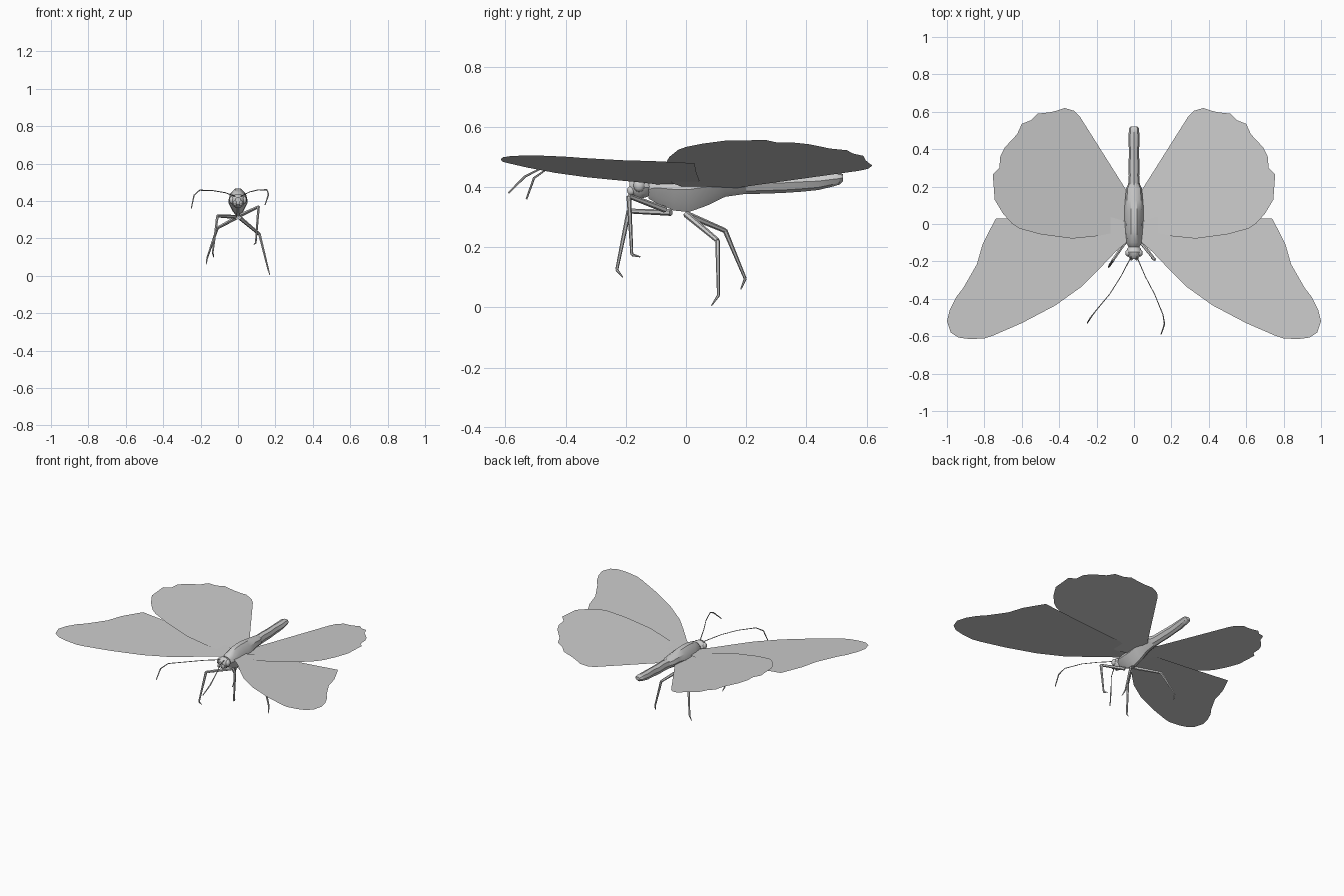
import bpy, bmesh
from math import sin, cos, pi
from mathutils import Vector

cube = bpy.data.objects.get("Cube")
if cube:
    bpy.data.objects.remove(cube)

grey = bpy.data.materials.new("plain_grey")
grey.use_nodes = True
GREY = (0.6, 0.6, 0.6, 1)
grey.diffuse_color = GREY
grey.node_tree.nodes["Principled BSDF"].inputs["Base Color"].default_value = GREY


def finish(name, bm, smooth=None):
    mesh = bpy.data.meshes.new(name)
    bm.to_mesh(mesh)
    bm.free()
    mesh.materials.append(grey)
    obj = bpy.data.objects.new(name, mesh)
    bpy.context.collection.objects.link(obj)
    if smooth:
        bpy.ops.object.select_all(action='DESELECT')
        obj.select_set(True)
        bpy.context.view_layer.objects.active = obj
        bpy.ops.object.shade_smooth_by_angle(angle=smooth)
    return obj


def skin(bm, rings):
    """Join equal rings of points into a closed tube."""
    loops = [[bm.verts.new(p) for p in ring] for ring in rings]
    n = len(loops[0])
    for a, b in zip(loops, loops[1:]):
        for i in range(n):
            bm.faces.new((a[i], a[(i + 1) % n], b[(i + 1) % n], b[i]))
    bm.faces.new(loops[0])
    bm.faces.new(loops[-1])
    bmesh.ops.recalc_face_normals(bm, faces=bm.faces)


def body_part(name, profile, pinch=0.0, sides=10):
    """Loft stations of (y, bottom, top, half width); pinch narrows the belly."""
    rings = []
    for y, low, high, w in profile:
        ring = []
        for i in range(sides):
            a = 2 * pi * i / sides
            x = w * cos(a) * (1 + pinch * min(0, sin(a)))
            ring.append((x, y, (low + high) / 2 + (high - low) / 2 * sin(a)))
        rings.append(ring)
    bm = bmesh.new()
    skin(bm, rings)
    return finish(name, bm, 0.6)


def limb(name, path, radii, sides=6):
    """Jointed tapering tube through the path."""
    pts = [Vector(p) for p in path]
    rings = []
    for i, p in enumerate(pts):
        t = (pts[min(i + 1, len(pts) - 1)] - pts[max(i - 1, 0)]).normalized()
        u = t.cross(Vector((1, 0, 0))).normalized()
        v = t.cross(u)
        rings.append([p + radii[i] * (u * cos(2 * pi * k / sides) + v * sin(2 * pi * k / sides))
                      for k in range(sides)])
    bm = bmesh.new()
    skin(bm, rings)
    return finish(name, bm, 0.6)


def ball(name, centre, size):
    bm = bmesh.new()
    bmesh.ops.create_uvsphere(bm, u_segments=10, v_segments=6, radius=1)
    for v in bm.verts:
        v.co = Vector(centre) + v.co * Vector(size)
    return finish(name, bm, 0.8)


def wing(name, outline, root_z, slope):
    """Flat sheet rising away from the body, on each side."""
    for side, sign in (("left", 1), ("right", -1)):
        bm = bmesh.new()
        face = bm.faces.new([bm.verts.new((sign * x, y, root_z + slope * x)) for x, y in outline])
        face.normal_update()
        if face.normal.z < 0:
            face.normal_flip()
        finish(f"{side}_{name}", bm)


# Wings
wing("forewing", [
    (.03, -.09), (.10, -.15), (.19, -.245), (.28, -.335), (.42, -.435), (.60, -.53),
    (.75, -.595), (.80, -.612), (.88, -.615), (.94, -.607), (.98, -.58), (1, -.52),
    (.985, -.46), (.95, -.39), (.915, -.345), (.88, -.285), (.84, -.215), (.81, -.11),
    (.78, -.05), (.74, .028), (.4, .035), (.15, .045), (.03, .01)], .405, .1)
wing("hindwing", [
    (.03, .17), (.05, .195), (.29, .575), (.32, .605), (.37, .62), (.415, .605), (.45, .597),
    (.515, .59), (.55, .555), (.60, .535), (.625, .48), (.69, .41), (.715, .36), (.72, .30),
    (.755, .265), (.75, .20), (.745, .13), (.70, .055), (.65, 0), (.61, -.025), (.5, -.055),
    (.33, -.078), (.2, -.065), (.1, -.045), (.03, 0)], .39, .22)

# Body
body_part("thorax", [
    (-.125, .36, .425, .028), (-.10, .345, .45, .042), (-.04, .318, .466, .05),
    (.01, .313, .47, .052), (.07, .335, .467, .052), (.13, .365, .458, .047),
    (.19, .374, .45, .042), (.225, .38, .445, .026)], .55)
body_part("abdomen", [
    (.20, .376, .446, .032), (.26, .378, .45, .028), (.32, .38, .447, .03),
    (.38, .384, .45, .026), (.44, .39, .449, .03), (.49, .402, .45, .028),
    (.51, .408, .448, .028), (.522, .42, .442, .018)], .2, 8)
body_part("head", [
    (-.115, .375, .42, .022), (-.13, .365, .432, .036), (-.15, .36, .44, .042),
    (-.17, .365, .435, .034), (-.188, .38, .42, .016)], .2)
for side, s in (("left", 1), ("right", -1)):
    ball(side + "_eye", (s * .031, -.155, .405), (.016, .02, .022))
    ball(side + "_palp", (s * .015, -.182, .388), (.01, .014, .015))

# Antennae, each with its own bend
THIN = [.003, .0025, .0025, .003, .004, .003]
limb("left_antenna", [(.015, -.175, .425), (.06, -.28, .448), (.11, -.375, .46),
                      (.155, -.485, .46), (.163, -.535, .435), (.145, -.59, .38)], THIN)
limb("right_antenna", [(-.015, -.175, .425), (-.07, -.28, .445), (-.13, -.375, .455),
                       (-.205, -.465, .458), (-.235, -.505, .43), (-.25, -.53, .36)], THIN)

# Legs: hip, knee, ankle, toe
legs = {
    "left_front_leg": [(.015, -.07, .325), (.11, -.19, .37), (.095, -.18, .175), (.085, -.152, .168)],
    "right_front_leg": [(-.015, -.05, .315), (-.11, -.19, .32), (-.135, -.23, .125), (-.13, -.21, .1)],
    "left_rear_leg": [(.01, .0, .31), (.115, .105, .222), (.16, .108, .04), (.17, .085, .006)],
    "right_rear_leg": [(-.01, .0, .31), (-.11, .13, .255), (-.165, .197, .095), (-.17, .182, .06)],
}
for name, (hip, knee, ankle, toe) in legs.items():
    limb(name + "_thigh", [hip, knee], [.011, .008])
    limb(name + "_shin", [knee, ankle], [.008, .005])
    limb(name + "_foot", [ankle, toe], [.005, .002])
